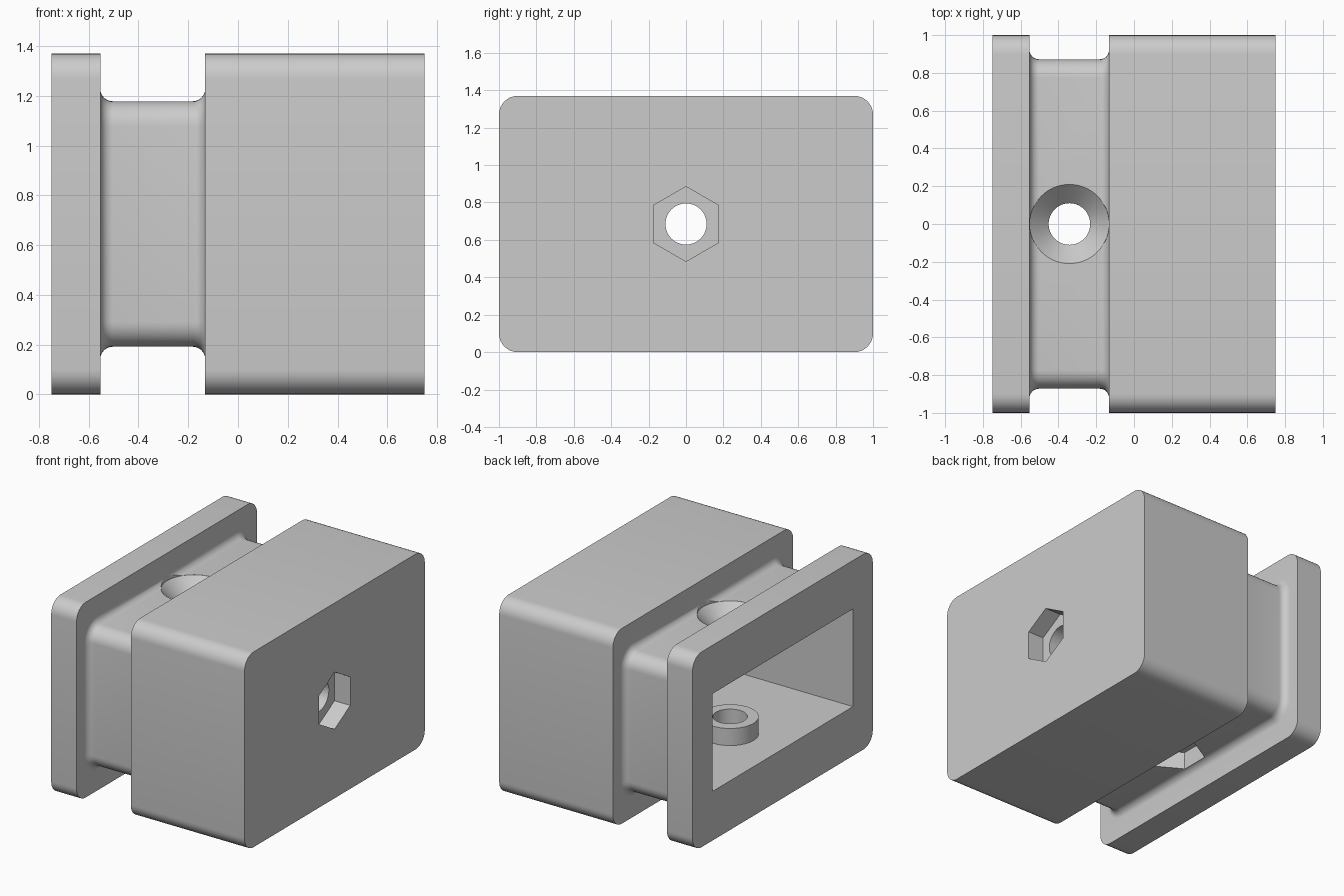
import bpy, bmesh
from math import pi, sin, cos, radians
from mathutils import Matrix, Vector

cube = bpy.data.objects.get("Cube")
if cube:
    bpy.data.objects.remove(cube, do_unlink=True)

HZ = 0.685            # half height; the body is centred on this level
GROOVE_X = -0.342     # centre of the belt groove
FLOOR, CEILING = 0.345, 1.03
END_WALL = 0.595

grey = bpy.data.materials.new("plain grey")
grey.use_nodes = True
COLOUR = (0.6, 0.6, 0.6, 1)
grey.diffuse_color = COLOUR
grey.node_tree.nodes["Principled BSDF"].inputs["Base Color"].default_value = COLOUR


def to_object(name, bm):
    bmesh.ops.recalc_face_normals(bm, faces=bm.faces)
    mesh = bpy.data.meshes.new(name)
    bm.to_mesh(mesh)
    bm.free()
    mesh.materials.append(grey)
    obj = bpy.data.objects.new(name, mesh)
    bpy.context.scene.collection.objects.link(obj)
    return obj


def rounded_ring(bm, x, hy, hz, r, steps=8):
    """Rounded rectangle in the YZ plane at x."""
    ring = []
    for corner, (sy, sz) in enumerate(((1, 1), (-1, 1), (-1, -1), (1, -1))):
        for i in range(steps + 1):
            a = (corner + i / steps) * pi / 2
            ring.append(bm.verts.new((x, sy * (hy - r) + r * cos(a),
                                      HZ + sz * (hz - r) + r * sin(a))))
    return ring


def shaft(name, origin, axis, start, end, r1, r2=None, sides=64, turn=0.0):
    """Cylinder, cone or prism along an axis, between two distances from origin."""
    bm = bmesh.new()
    spin = Vector((0, 0, 1)).rotation_difference(Vector(axis)).to_matrix().to_4x4()
    mat = (Matrix.Translation(origin) @ spin
           @ Matrix.Translation((0, 0, (start + end) / 2)) @ Matrix.Rotation(turn, 4, 'Z'))
    bmesh.ops.create_cone(bm, cap_ends=True, segments=sides, radius1=r1,
                          radius2=r1 if r2 is None else r2, depth=end - start, matrix=mat)
    return to_object(name, bm)


def combine(target, tool, operation):
    mod = target.modifiers.new(tool.name, 'BOOLEAN')
    mod.operation, mod.solver, mod.object = operation, 'EXACT', tool
    bpy.context.view_layer.update()
    result = bpy.data.meshes.new_from_object(
        target.evaluated_get(bpy.context.evaluated_depsgraph_get()))
    target.modifiers.clear()
    target.data = result
    bpy.data.objects.remove(tool, do_unlink=True)


# Outer shell: end flange, filleted groove and main block
bm = bmesh.new()
sections = [(-0.75, 1, HZ, 0.1), (-0.553, 1, HZ, 0.1)]
FILLET = 0.05
arc = [(FILLET * (1 - sin(i * pi / 16)), FILLET * (1 - cos(i * pi / 16))) for i in range(9)]
for out, along in arc:
    sections.append((-0.553 + along, 0.872 + out, 0.493 + out, 0.1 + out))
for out, along in reversed(arc):
    sections.append((-0.132 - along, 0.872 + out, 0.493 + out, 0.1 + out))
sections += [(-0.132, 1, HZ, 0.1), (0.75, 1, HZ, 0.1)]
rings = [rounded_ring(bm, *s) for s in sections]
for a, b in zip(rings, rings[1:]):
    for i in range(len(a)):
        j = (i + 1) % len(a)
        bm.faces.new((a[i], a[j], b[j], b[i]))
bm.faces.new(rings[0])
bm.faces.new(rings[-1])
body = to_object("housing", bm)

# Cavity open at the flange end
bm = bmesh.new()
bmesh.ops.create_cube(bm, size=1, matrix=Matrix.Translation(
    ((END_WALL - 0.9) / 2, 0, (FLOOR + CEILING) / 2))
    @ Matrix.Diagonal((END_WALL + 0.9, 1.56, CEILING - FLOOR, 1)))
combine(body, to_object("cavity", bm), 'DIFFERENCE')

# Nut pockets in the floor and end wall: boss inside, hexagon outside, bore through
pockets = (((GROOVE_X, 0, 0.192), (0, 0, 1), pi / 6 * 0),
           ((0.75, 0, HZ), (-1, 0, 0), pi / 6))
for origin, axis, turn in pockets:
    combine(body, shaft("boss", origin, axis, 0.1, 0.273, 0.182), 'UNION')
    hexagon = shaft("hexagon", origin, axis, -0.1, 0.122, 0.2, sides=6)
    # put a corner on +y for the floor pocket, on +z for the end pocket
    want = Vector((0, 1, 0)) if axis[2] else Vector((0, 0, 1))
    corner = hexagon.data.vertices[0].co - Vector(origin)
    corner -= Vector(axis) * corner.dot(Vector(axis))
    fix = corner.rotation_difference(want).to_matrix().to_4x4()
    hexagon.data.transform(Matrix.Translation(origin) @ fix @ Matrix.Translation(-Vector(origin)))
    combine(body, hexagon, 'DIFFERENCE')
    combine(body, shaft("bore", origin, axis, -0.05, 0.35, 0.11), 'DIFFERENCE')

# Countersunk screw hole in the top of the groove
top = (GROOVE_X, 0, 1.178)
combine(body, shaft("top_bore", top, (0, 0, 1), -0.3, 0.1, 0.11), 'DIFFERENCE')
combine(body, shaft("countersink", top, (0, 0, 1), -0.1, 0.0, 0.11, 0.21), 'DIFFERENCE')
combine(body, shaft("head_clearance", top, (0, 0, 1), -0.0005, 0.1, 0.21), 'DIFFERENCE')

# Smooth rounds, crisp edges
bpy.ops.object.select_all(action='DESELECT')
body.select_set(True)
bpy.context.view_layer.objects.active = body
bpy.ops.object.shade_smooth_by_angle(angle=radians(30))
